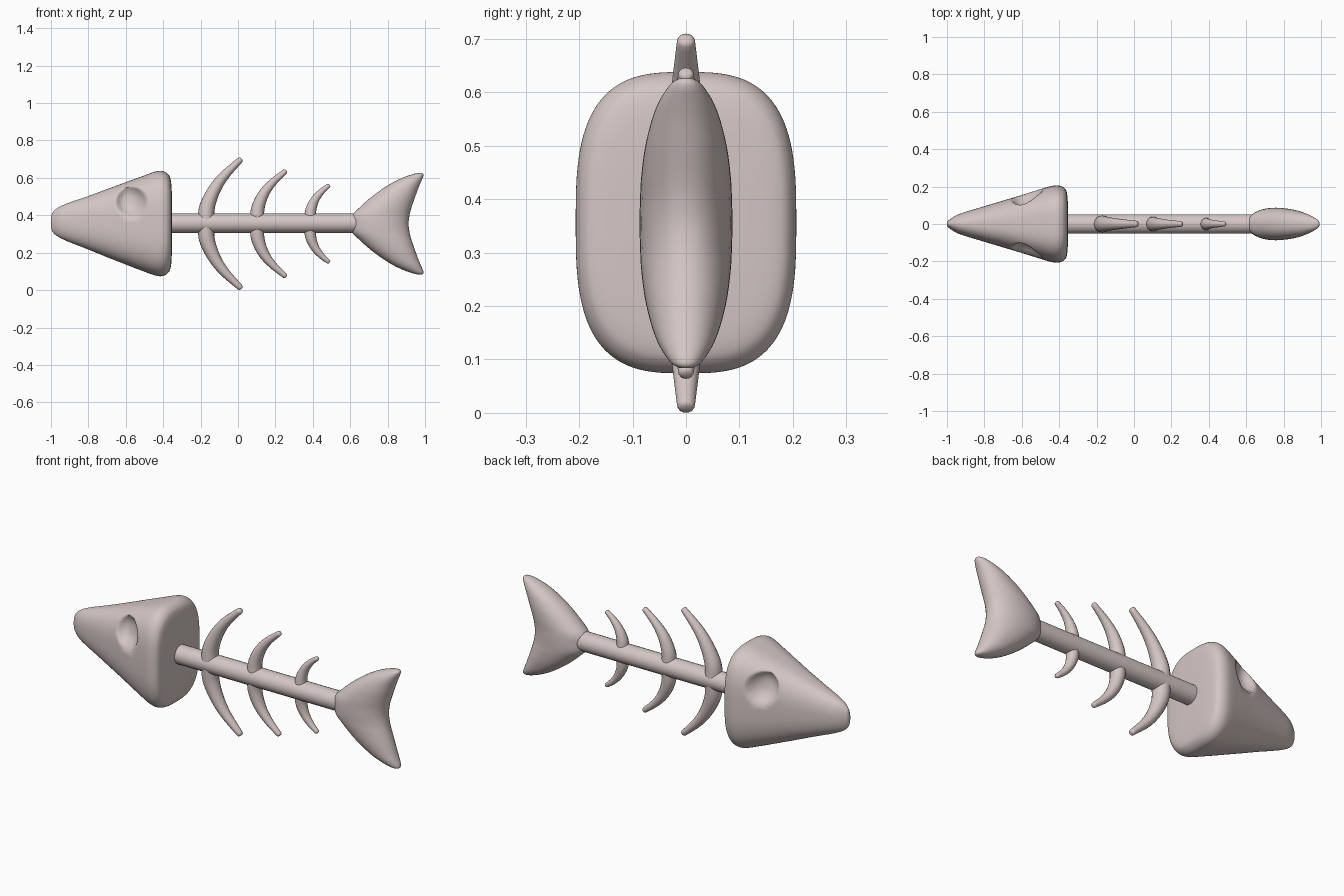
import bpy, bmesh, math
from mathutils import Vector

if "Cube" in bpy.data.objects:
    bpy.data.objects.remove(bpy.data.objects["Cube"])

ZC = 0.355  # height of the symmetry axis

bone = bpy.data.materials.new("pale bone")
bone.diffuse_color = (0.66, 0.57, 0.555, 1)
bone.use_nodes = True
bone.node_tree.nodes["Principled BSDF"].inputs["Base Color"].default_value = bone.diffuse_color


def smooth_path(pts, steps):
    """Catmull-Rom interpolation through tuples of any length."""
    p = [pts[0]] + list(pts) + [pts[-1]]
    out = []
    for i in range(1, len(p) - 2):
        for s in range(steps):
            t = s / steps
            out.append(tuple(
                0.5 * (2 * b + (c - a) * t + (2 * a - 5 * b + 4 * c - d) * t * t
                       + (3 * b - a - 3 * c + d) * t ** 3)
                for a, b, c, d in zip(p[i - 1], p[i], p[i + 1], p[i + 2])))
    return out + [tuple(pts[-1])]


def spow(v, e):
    return math.copysign(abs(v) ** e, v)


def oval(n, power=2.0):
    """Unit superellipse outline."""
    for k in range(n):
        a = 2 * math.pi * k / n
        yield spow(math.cos(a), 2 / power), spow(math.sin(a), 2 / power)


def loft(name, rings, tweak=None, angle=60):
    bm = bmesh.new()
    loops = [[bm.verts.new(tweak(Vector(c)) if tweak else c) for c in r] for r in rings]
    n = len(loops[0])
    for a, b in zip(loops, loops[1:]):
        for k in range(n):
            bm.faces.new((a[k], a[(k + 1) % n], b[(k + 1) % n], b[k]))
    bm.faces.new(loops[0])
    bm.faces.new(loops[-1])
    bmesh.ops.recalc_face_normals(bm, faces=bm.faces)
    me = bpy.data.meshes.new(name)
    bm.to_mesh(me)
    bm.free()
    ob = bpy.data.objects.new(name, me)
    bpy.context.collection.objects.link(ob)
    me.materials.append(bone)
    bpy.ops.object.select_all(action='DESELECT')
    ob.select_set(True)
    bpy.context.view_layer.objects.active = ob
    bpy.ops.object.shade_smooth_by_angle(angle=math.radians(angle))
    return ob


# Head: stations of x, centre z, half height, half width, squareness
head = [(-1.0, .363, .02, .008, 2), (-.988, .363, .056, .022, 2), (-.935, .363, .092, .053, 2.2),
        (-.8, .36, .143, .095, 2.5), (-.7, .358, .182, .125, 2.6), (-.6, .357, .22, .155, 2.8),
        (-.52, .356, .25, .18, 2.9), (-.445, .356, .277, .202, 3), (-.405, .356, .281, .206, 3),
        (-.375, .356, .265, .195, 3), (-.36, .356, .235, .172, 3), (-.354, .356, .17, .12, 3),
        (-.352, .356, .05, .04, 2.6)]


def eye_socket(v):
    """Press a round bowl into each cheek."""
    r = math.hypot(v.x + .57, v.z - .472) / .082
    if r < 1 and abs(v.y) > .02:
        v.y -= math.copysign(.055 * (1 - r ** 2.6), v.y)
    return v


loft("head", [[(x, hy * c, zc + hz * s) for c, s in oval(112, p)]
              for x, zc, hz, hy, p in smooth_path(head, 9)], eye_socket)

# Spine
loft("spine", [[(x, .052 * c, .358 + .052 * s) for c, s in oval(24)] for x in (-.4, .66)])

# Ribs: x, height above axis, radius; mirrored below the axis
ribs = [
    [(-.17, 0, .046), (-.166, .085, .042), (-.13, .175, .034), (-.075, .255, .026), (.012, .341, .016)],
    [(.105, 0, .04), (.105, .075, .036), (.135, .155, .029), (.185, .22, .021), (.252, .279, .014)],
    [(.39, 0, .034), (.388, .065, .03), (.41, .125, .023), (.445, .17, .017), (.484, .203, .012)],
]
for i, pts in enumerate(ribs, 1):
    path = smooth_path(pts, 6)
    for label, sign in (("upper", 1), ("lower", -1)):
        rings = []
        for k, (x, h, r) in enumerate(path):
            a, b = path[max(k - 1, 0)], path[min(k + 1, len(path) - 1)]
            t = Vector((b[0] - a[0], b[1] - a[1])).normalized()
            # the last station is repeated with shrinking radius for a rounded tip
            ends = [(0, 1)] if k < len(path) - 1 else [(0, 1), (.35, .85), (.55, .45)]
            for push, f in ends:
                cx, ch = x + t.x * r * push, h + t.y * r * push
                rings.append([(cx - t.y * r * f * c, r * f * s * 1.05,
                               ZC + sign * (ch + t.x * r * f * c)) for c, s in oval(16)])
        loft(f"{label}_rib_{i}", rings)

# Tail fin: height from axis, front edge x, rear edge x, half thickness
half = [(0, .604, .912, .087), (.045, .61, .917, .086), (.085, .648, .927, .084),
        (.14, .71, .946, .077), (.19, .778, .964, .065), (.225, .836, .979, .052),
        (.25, .89, .99, .037), (.264, .931, .992, .025), (.271, .958, .986, .012)]
tail = [(-h, a, b, t) for h, a, b, t in reversed(half[1:])] + half
loft("tail_fin", [[((a + b) / 2 + (b - a) / 2 * c, t * s, ZC + h) for c, s in oval(40, 2.1)]
                  for h, a, b, t in smooth_path(tail, 4)])
